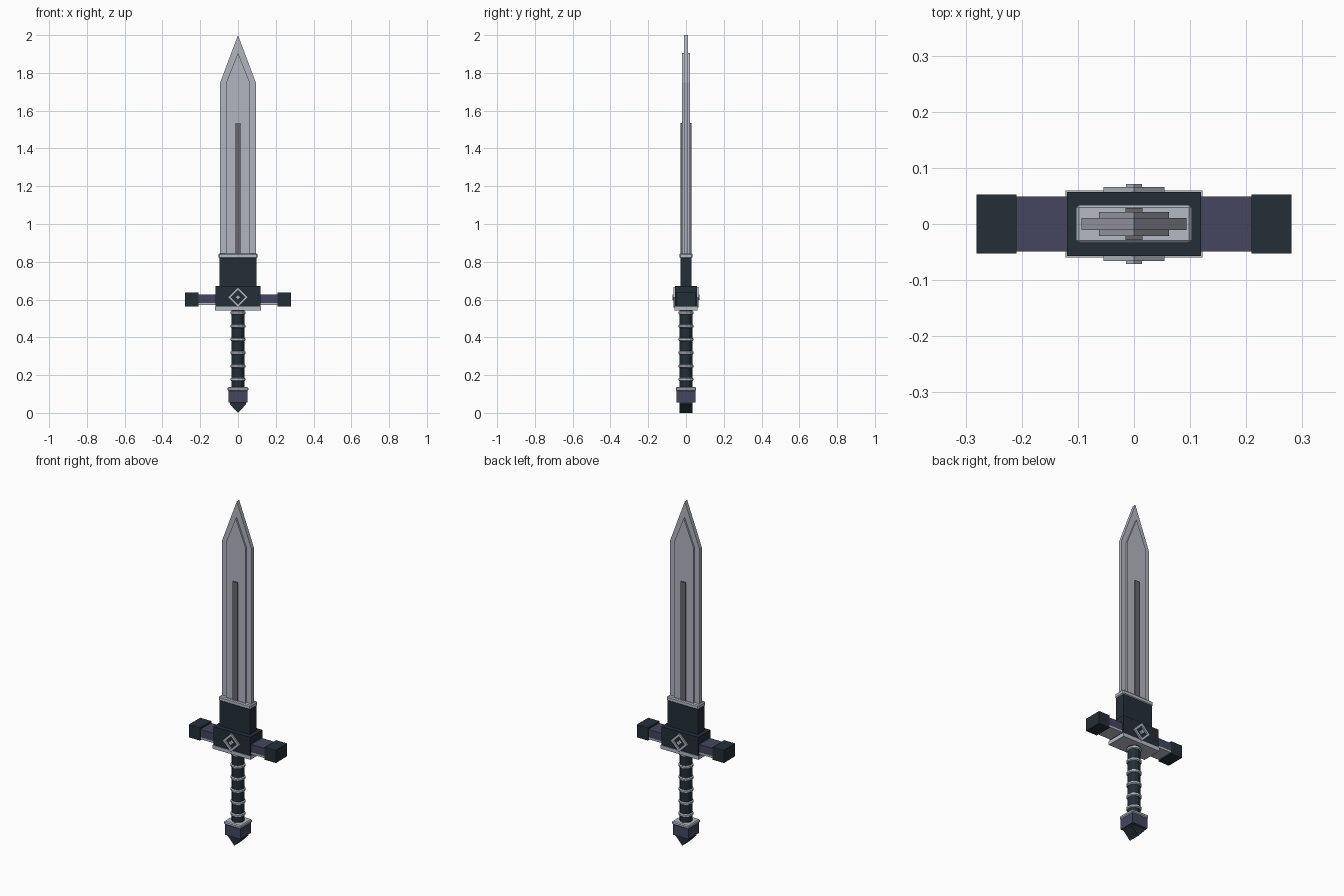
import bpy, bmesh, math
from mathutils import Matrix

if "Cube" in bpy.data.objects:
    bpy.data.objects.remove(bpy.data.objects["Cube"])


def material(name, rgb):
    m = bpy.data.materials.new(name)
    m.diffuse_color = (*rgb, 1)
    m.use_nodes = True
    m.node_tree.nodes["Principled BSDF"].inputs["Base Color"].default_value = m.diffuse_color
    return m


DARK = material("dark slate", (0.017, 0.028, 0.038))
PURPLE = material("dusk purple", (0.058, 0.060, 0.115))
TRIM = material("silver trim", (0.46, 0.50, 0.56))
STEEL = material("blade steel", (0.45, 0.46, 0.53))
GROOVE = material("groove grey", (0.135, 0.135, 0.155))


def finish(name, bm, mat):
    bmesh.ops.recalc_face_normals(bm, faces=bm.faces)
    me = bpy.data.meshes.new(name)
    bm.to_mesh(me)
    bm.free()
    me.materials.append(mat)
    ob = bpy.data.objects.new(name, me)
    bpy.context.collection.objects.link(ob)
    return ob


def box(name, x0, x1, y, z0, z1, mat, bevel=0):
    """Box from x0 to x1, -y to y, z0 to z1."""
    bm = bmesh.new()
    bmesh.ops.create_cube(bm, size=1, matrix=Matrix.Translation(((x0 + x1) / 2, 0, (z0 + z1) / 2))
                          @ Matrix.Diagonal((x1 - x0, 2 * y, z1 - z0, 1)))
    if bevel:
        bmesh.ops.bevel(bm, geom=bm.edges[:], offset=bevel, segments=1, affect='EDGES')
    return finish(name, bm, mat)


def prism(name, pts, y0, y1, mat):
    """Extrude an (x, z) outline along y."""
    bm = bmesh.new()
    f = bm.faces.new([bm.verts.new((x, y0, z)) for x, z in pts])
    r = bmesh.ops.extrude_face_region(bm, geom=[f])
    vs = [v for v in r["geom"] if isinstance(v, bmesh.types.BMVert)]
    bmesh.ops.translate(bm, verts=vs, vec=(0, y1 - y0, 0))
    return finish(name, bm, mat)


def lathe(name, profile, sides, mat):
    """Closed solid of revolution from (radius, z) pairs."""
    bm = bmesh.new()
    rings = []
    for r, z in profile:
        rings.append([bm.verts.new((r * math.cos(2 * math.pi * i / sides),
                                    r * math.sin(2 * math.pi * i / sides), z)) for i in range(sides)])
    for a, b in zip(rings, rings[1:]):
        for i in range(sides):
            j = (i + 1) % sides
            bm.faces.new((a[i], a[j], b[j], b[i]))
    bm.faces.new(rings[0])
    bm.faces.new(rings[-1])
    return finish(name, bm, mat)


def blade(name, w, t, z0, shoulder, tip, mat):
    return prism(name, [(-w, z0), (w, z0), (w, shoulder), (0, tip), (-w, shoulder)], -t, t, mat)


# Blade: thin edge layer, thicker core, dark groove
blade("blade_edge", 0.094, 0.011, 0.82, 1.75, 2.0, STEEL)
blade("blade_core", 0.0625, 0.021, 0.82, 1.75, 1.905, STEEL)
box("blade_groove", -0.0155, 0.0155, 0.0285, 0.82, 1.535, GROOVE)

# Blade collar
box("collar", -0.097, 0.097, 0.030, 0.66, 0.82, DARK)
box("collar_rim", -0.103, 0.103, 0.034, 0.818, 0.844, TRIM, 0.005)

# Cross guard
box("guard_block", -0.119, 0.119, 0.057, 0.562, 0.672, DARK)
box("guard_plate", -0.122, 0.122, 0.060, 0.543, 0.564, TRIM)
for side, s in (("left", -1), ("right", 1)):
    def span(a, b):
        return sorted((s * a, s * b))
    box("guard_arm_" + side, *span(0.11, 0.215), 0.049, 0.582, 0.628, PURPLE)
    box("guard_arm_strip_" + side, *span(0.11, 0.215), 0.049, 0.571, 0.582, TRIM)
    box("guard_end_" + side, *span(0.209, 0.281), 0.0525, 0.564, 0.638, DARK)

# Diamond emblem on both faces
EZ = 0.612
for side, s in (("front", -1), ("back", 1)):
    bm = bmesh.new()
    loops = []
    for r in (0.054, 0.036):
        for y in (0.055, 0.066):
            loops.append([bm.verts.new((r * math.cos(k * math.pi / 2), s * y,
                                        EZ + r * math.sin(k * math.pi / 2))) for k in range(4)])
    ob_, of, ib, inf = loops
    for a, b in ((ob_, of), (of, inf), (inf, ib), (ib, ob_)):
        for i in range(4):
            j = (i + 1) % 4
            bm.faces.new((a[i], a[j], b[j], b[i]))
    finish("emblem_frame_" + side, bm, TRIM)
    d = 0.014
    prism("emblem_centre_" + side, [(d, EZ), (0, EZ + d), (-d, EZ), (0, EZ - d)],
          s * 0.055, s * 0.071, TRIM)

# Grip with raised rings
lathe("grip", [(0.034, 0.12), (0.034, 0.55)], 12, DARK)
for i in range(6):
    z = 0.177 + i * 0.0705
    lathe(f"grip_ring_{i + 1}", [(0.033, z - 0.010), (0.040, z - 0.005),
                                 (0.040, z + 0.005), (0.033, z + 0.010)], 12, TRIM)

# Pommel: cap, block and wedge foot
box("pommel_cap", -0.055, 0.055, 0.054, 0.116, 0.136, TRIM, 0.005)
box("pommel_block", -0.050, 0.050, 0.049, 0.056, 0.118, PURPLE)
prism("pommel_wedge", [(-0.043, 0.057), (-0.043, 0.046), (0, 0), (0.043, 0.046), (0.043, 0.057)],
      -0.034, 0.034, DARK)
